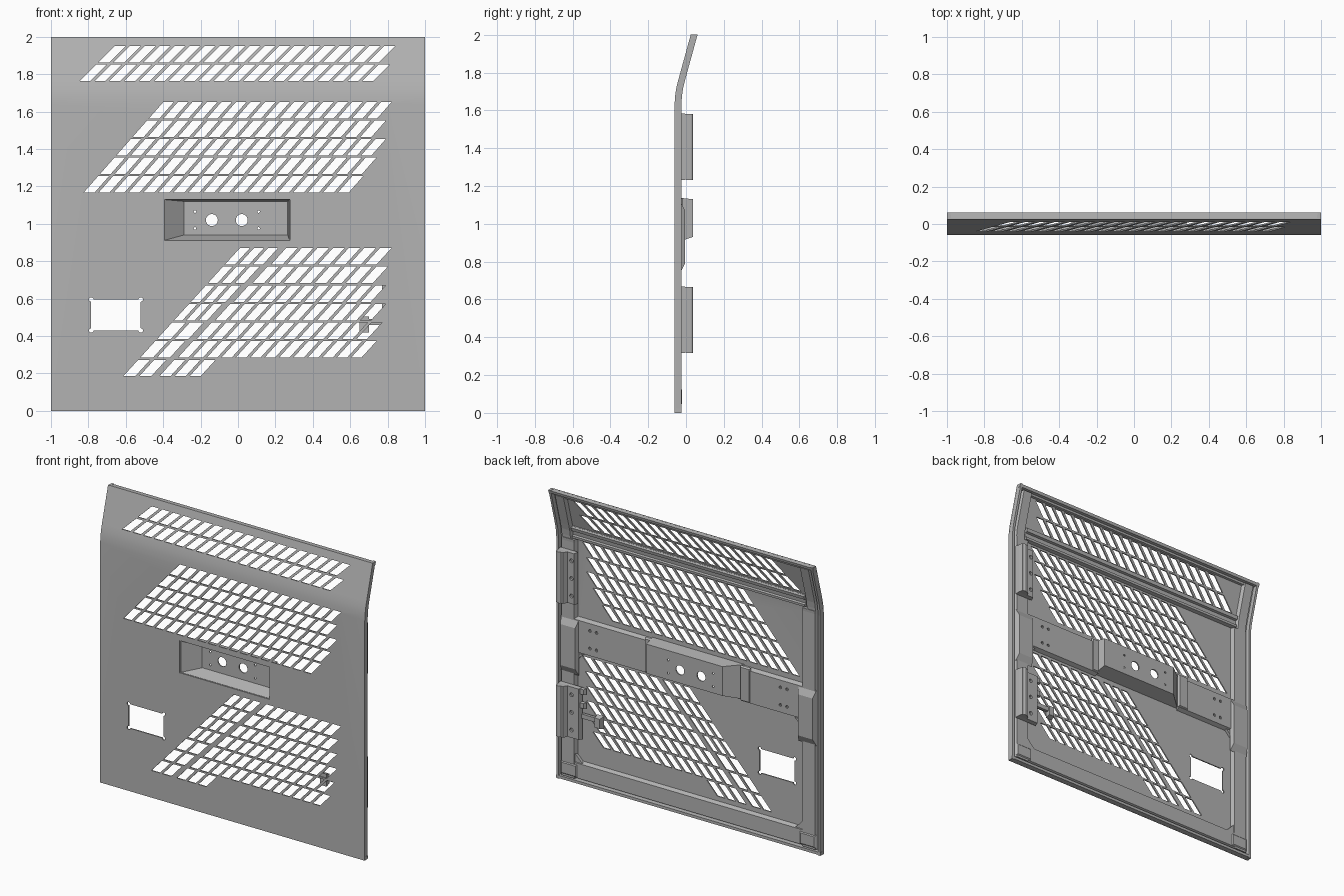
import bpy, bmesh, math
from mathutils import Vector, Matrix

cube = bpy.data.objects.get("Cube")
if cube:
    bpy.data.objects.remove(cube)

metal = bpy.data.materials.new("grey sheet metal")
metal.use_nodes = True
GREY = (0.45, 0.45, 0.45, 1)
metal.diffuse_color = GREY
metal.node_tree.nodes["Principled BSDF"].inputs["Base Color"].default_value = GREY

FRONT = -0.06
BEND = [(1.64, 0), (1.68, 0.003), (1.72, 0.009), (1.76, 0.019), (2.0, 0.085)]


def bend(z):
    """Backward lean of the sheet at height z."""
    if z <= BEND[0][0]:
        return 0
    for (za, ya), (zb, yb) in zip(BEND, BEND[1:]):
        if z <= zb + 1e-6:
            return ya + (yb - ya) * (z - za) / (zb - za)
    return BEND[-1][1]


def finish(bm, name):
    bmesh.ops.recalc_face_normals(bm, faces=bm.faces)
    mesh = bpy.data.meshes.new(name)
    bm.to_mesh(mesh)
    bm.free()
    mesh.materials.append(metal)
    ob = bpy.data.objects.new(name, mesh)
    bpy.context.collection.objects.link(ob)
    return ob


def add_loft(bm, loop0, y0, loop1, y1):
    """Closed solid between two (x, z) outlines at depths y0 and y1."""
    a = [bm.verts.new((x, y0, z)) for x, z in loop0]
    b = [bm.verts.new((x, y1, z)) for x, z in loop1]
    bm.faces.new(a)
    bm.faces.new(b[::-1])
    for i in range(len(a)):
        j = (i + 1) % len(a)
        bm.faces.new((a[j], a[i], b[i], b[j]))


def rect(x0, x1, z0, z1):
    return [(x0, z0), (x1, z0), (x1, z1), (x0, z1)]


def loft(name, loop0, y0, loop1, y1):
    bm = bmesh.new()
    add_loft(bm, loop0, y0, loop1, y1)
    return finish(bm, name)


def pressing(name, x0, x1, z0, z1, d0, d1, ix=0, iz=0):
    """Tapered sheet part whose depth is measured from the bent front skin."""
    bm = bmesh.new()
    add_loft(bm, rect(x0, x1, z0, z1), FRONT + d0,
             rect(x0 + ix, x1 - ix, z0 + iz, z1 - iz), FRONT + d1)
    for z, _ in BEND[:-1]:
        bmesh.ops.bisect_plane(bm, geom=bm.verts[:] + bm.edges[:] + bm.faces[:],
                               plane_co=(0, 0, z), plane_no=(0, 0, 1))
    for v in bm.verts:
        v.co.y += bend(v.co.z)
    return finish(bm, name)


def cylinders(name, points, r, y0, y1, sides=16):
    bm = bmesh.new()
    for x, z in points:
        ring = [(x + r * math.cos(t * math.tau / sides),
                 z + r * math.sin(t * math.tau / sides)) for t in range(sides)]
        add_loft(bm, ring, y0, ring, y1)
    return finish(bm, name)


def cut(target, cutter, keep=False):
    mod = target.modifiers.new("cut", "BOOLEAN")
    mod.operation = "DIFFERENCE"
    mod.solver = "EXACT"
    mod.object = cutter
    bpy.context.view_layer.objects.active = target
    bpy.ops.object.modifier_apply(modifier=mod.name)
    if not keep:
        bpy.data.objects.remove(cutter)


# Slanted ventilation slots
BAR, PITCH, ROW = 0.022, 0.079, 0.088
slots = bmesh.new()


def slot_run(left, right, z, slope):
    """Slots between two x positions measured on the row's top edge."""
    n = max(1, round((right - left + BAR) / PITCH))
    step = (right - left + BAR) / n
    shift = slope * ROW
    for i in range(n):
        a = left + i * step
        b = a + step - BAR
        loop = [(a - shift, z - ROW), (b - shift, z - ROW), (b, z), (a, z)]
        add_loft(slots, loop, -0.15, loop, 0.15)


def slot_block(left, top, spacing, slope, rights, crease=False):
    for i, right in enumerate(rights):
        z = top - i * spacing
        start = left - slope * i * spacing
        if crease:
            mid = 0.225 + z - 0.86
            slot_run(start, mid - 0.022, z, slope)
            start = mid + 0.022
        slot_run(start, right, z, slope)


slot_block(-0.66, 1.95, 0.099, 1.0, [0.84, 0.81])
slot_block(-0.40, 1.65, 0.0985, 0.88, [0.82, 0.79, 0.79, 0.74, 0.67])
slot_block(0.01, 0.87, 0.0995, 0.91,
           [0.82, 0.80, 0.79, 0.79, 0.77, 0.74, -0.12], crease=True)

# Outer skin with slots, plate window and handle recess
skin = pressing("outer_skin", -1, 1, 0, 2, 0, 0.008)
cut(skin, finish(slots, "slot_cutter"))
window = rect(-0.785, -0.52, 0.43, 0.595)
cut(skin, loft("window_cutter", window, -0.1, window, 0.1))
cut(skin, cylinders("window_corner_cutter", window, 0.012, -0.1, 0.1))

pan = loft("handle_recess", rect(-0.41, 0.29, 0.90, 1.14), -0.054,
           rect(-0.30, 0.275, 0.93, 1.13), 0.036)
hollow = loft("recess_cutter", rect(-0.40, 0.28, 0.91, 1.13), -0.0601,
              rect(-0.29, 0.265, 0.94, 1.12), 0.028)
cut(pan, hollow, keep=True)
opening = rect(-0.40, 0.28, 0.91, 1.13)
bpy.data.objects.remove(hollow)
cut(skin, loft("opening_cutter", opening, -0.1, opening, 0.1))
cut(pan, cylinders("lock_hole_cutter", [(-0.14, 1.02), (0.02, 1.02)], 0.032, -0.02, 0.1, 24))
cut(pan, cylinders("screw_hole_cutter",
                   [(x, z) for x in (-0.23, 0.11) for z in (0.975, 1.065)],
                   0.007, -0.02, 0.1, 10))

# Folded rim around the edge
pressing("bottom_rim", -1, 1, 0, 0.025, 0.004, 0.036, 0, 0.003)
pressing("top_rim", -1, 1, 1.975, 2, 0.004, 0.036, 0, 0.003)

for side, s in (("left", 1), ("right", -1)):
    def sided(name, xa, xb, *rest):
        return pressing(side + "_" + name, *sorted((s * xa, s * xb)), *rest)

    # Side rim, pillars and their brackets
    sided("rim", 0.978, 1, 0.0, 2, 0.004, 0.036, 0.003)
    sided("pillar", 0.85, 0.972, 0.03, 1.66, 0.004, 0.034, 0.014)
    sided("upper_pillar", 0.88, 0.972, 1.64, 1.97, 0.004, 0.03, 0.014)
    sided("pillar_bracket", 0.83, 0.965, 0.74, 1.12, 0.03, 0.055, 0.012, 0.05)
    sided("pillar_foot", 0.84, 0.965, 0.04, 0.13, 0.03, 0.04, 0.01, 0.01)
    # Corner gussets
    for z, dz in ((0.14, 0.06), (0.89, -0.06), (1.12, 0.05), (1.66, -0.06)):
        tri = [(s * 0.86, z), (s * 0.80, z), (s * 0.825, z + dz * 0.4), (s * 0.86, z + dz)]
        if z < 1:
            loft(side + "_corner_gusset", tri, FRONT + 0.004, tri, FRONT + 0.028)

# Horizontal stiffeners
pressing("bottom_beam", -0.87, 0.87, 0.025, 0.155, 0.004, 0.033, 0, 0.014)
pressing("top_flange", -0.90, 0.90, 1.955, 1.976, 0.004, 0.022, 0, 0.004)
pressing("bend_plate", -0.88, 0.88, 1.665, 1.75, 0.004, 0.016)
pressing("bend_rib_lower", -0.88, 0.88, 1.662, 1.692, 0.004, 0.032, 0, 0.007)
pressing("bend_rib_upper", -0.88, 0.88, 1.715, 1.752, 0.004, 0.032, 0, 0.007)

# Cross beam on both sides of the recess
for name, x0, x1 in (("left_cross_beam", 0.28, 0.88), ("right_cross_beam", -0.88, -0.40)):
    beam = pressing(name, x0, x1, 0.885, 1.135, 0.004, 0.034, 0, 0.015)
    end = 0.72 if x0 > 0 else -0.72
    cut(beam, cylinders("beam_hole_cutter",
                        [(end + a, z) for a in (-0.025, 0.025) for z in (0.95, 1.07)],
                        0.01, -0.04, 0.1, 10))
# Flanges joining the recess to the beam
pressing("recess_flange_left", 0.27, 0.33, 0.90, 1.14, 0.03, 0.042, 0.008, 0.008)
pressing("recess_flange_right", -0.47, -0.39, 0.90, 1.14, 0.03, 0.042, 0.008, 0.008)

# Hinges
for name, z0, z1, inner in (("upper_hinge", 1.23, 1.585, 0.835), ("lower_hinge", 0.315, 0.67, 0.80)):
    mid = (z0 + z1) / 2
    base = loft(name + "_plate", rect(inner, 0.968, z0, z1), -0.027,
                rect(inner + 0.01, 0.965, z0 + 0.004, z1 - 0.004), 0.002)
    cut(base, cylinders("bolt_hole_cutter", [(0.865, mid + d) for d in (-0.12, 0, 0.12)],
                        0.013, -0.012, 0.1, 12))
    loft(name + "_leaf", rect(0.895, 0.965, z0 + 0.003, z1 - 0.003), 0.0,
         rect(0.91, 0.96, z0 + 0.003, z1 - 0.003), 0.03)
    bm = bmesh.new()
    bmesh.ops.create_cone(bm, cap_ends=True, segments=20, radius1=0.018, radius2=0.018,
                          depth=z1 - z0 - 0.006, matrix=Matrix.Translation((0.94, 0.02, mid)))
    finish(bm, name + "_knuckle")

# Lobes and check strap beside the lower hinge
for z in (0.55, 0.645):
    loft("hinge_lobe", rect(0.77, 0.83, z - 0.02, z + 0.025), -0.025,
         rect(0.78, 0.83, z - 0.015, z + 0.02), -0.008)
loft("check_strap", rect(0.68, 0.82, 0.46, 0.49), -0.04, rect(0.68, 0.82, 0.46, 0.49), -0.02)
loft("check_strap_end", rect(0.65, 0.70, 0.42, 0.505), -0.045,
     rect(0.66, 0.70, 0.43, 0.495), -0.01)

# Smooth the bent skin and the hinge knuckles
bpy.ops.object.select_all(action="DESELECT")
for ob in bpy.context.collection.objects:
    if ob.name.endswith("knuckle") or ob is skin:
        ob.select_set(True)
        bpy.context.view_layer.objects.active = ob
bpy.ops.object.shade_smooth_by_angle(angle=math.radians(30))
